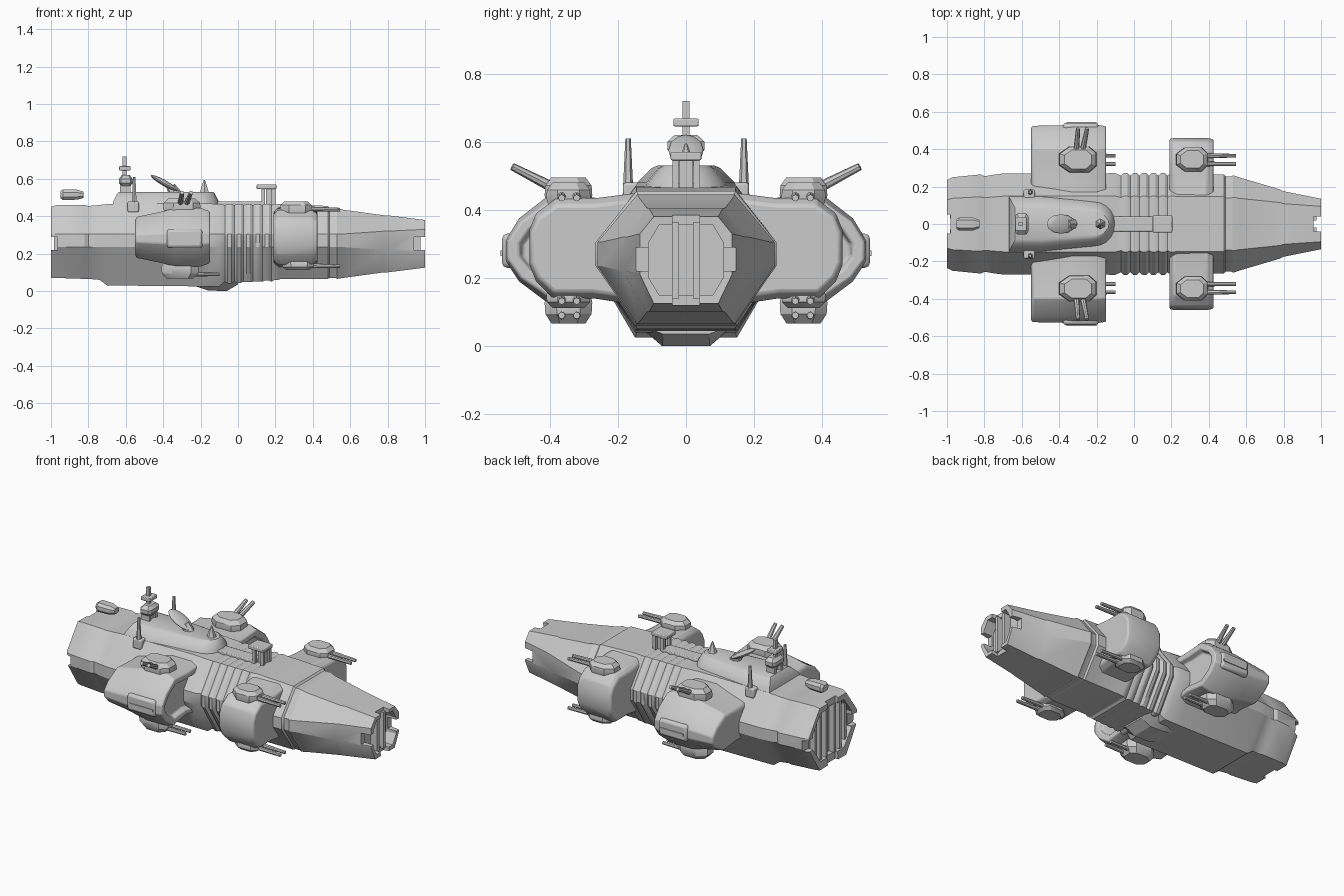
import bpy, bmesh, math
from mathutils import Vector, Matrix


def finish(name, bm, mirror=False, bevel=0):
    bmesh.ops.recalc_face_normals(bm, faces=bm.faces)
    me = bpy.data.meshes.new(name)
    bm.to_mesh(me)
    bm.free()
    ob = bpy.data.objects.new(name, me)
    bpy.context.collection.objects.link(ob)
    if bevel:
        m = ob.modifiers.new("bevel", 'BEVEL')
        m.width, m.segments, m.limit_method = bevel, 2, 'ANGLE'
    if mirror:
        m = ob.modifiers.new("mirror", 'MIRROR')
        m.use_axis = (False, True, False)
    return ob


def loft(name, rings, mirror=False, bevel=0):
    bm = bmesh.new()
    vs = [[bm.verts.new(p) for p in r] for r in rings]
    n = len(rings[0])
    for a, b in zip(vs, vs[1:]):
        for i in range(n):
            bm.faces.new((a[i], a[(i + 1) % n], b[(i + 1) % n], b[i]))
    bm.faces.new(vs[0])
    bm.faces.new(vs[-1])
    return finish(name, bm, mirror, bevel)


def box(name, x, y, z, mirror=False, bevel=0):
    bm = bmesh.new()
    c = Vector((sum(x) / 2, sum(y) / 2, sum(z) / 2))
    s = (x[1] - x[0], y[1] - y[0], z[1] - z[0], 1)
    bmesh.ops.create_cube(bm, size=1, matrix=Matrix.Translation(c) @ Matrix.Diagonal(s))
    return finish(name, bm, mirror, bevel)


def tube(name, p, q, r1, r2, mirror=False, seg=8):
    p, q = Vector(p), Vector(q)
    bm = bmesh.new()
    rot = (q - p).to_track_quat('Z', 'Y').to_matrix().to_4x4()
    bmesh.ops.create_cone(bm, cap_ends=True, segments=seg, radius1=r1, radius2=r2,
                          depth=(q - p).length, matrix=Matrix.Translation((p + q) / 2) @ rot)
    return finish(name, bm, mirror)


# Hull: hexagon-like sections lofted along x, hollow at both ends
def section(x, w, top, bot, f=0.55, e=0.035, s=1.0):
    mid = 0.27 if s == 1 else (top + bot) / 2
    half = [(f * w, top), (w, mid + e), (w, mid - e), (f * w, bot)]
    pts = half + [(-y, z) for y, z in reversed(half)]
    return [Vector((x, y * s, mid + (z - mid) * s)) for y, z in pts]


rings = [section(-0.95, 0.235, 0.45, 0.08, 0.6, 0.06, 0.8),
         section(-0.995, 0.235, 0.45, 0.08, 0.6, 0.06, 0.8)]
stations = [(-1.0, 0.235, 0.45, 0.07), (-0.97, 0.25, 0.46, 0.07), (-0.82, 0.265, 0.46, 0.065),
            (-0.8, 0.255, 0.455, 0.065), (-0.74, 0.265, 0.46, 0.06), (-0.7, 0.27, 0.465, 0.03),
            (-0.2, 0.27, 0.47, 0.025), (-0.1, 0.272, 0.465, 0.025)]
for i in range(6):  # ribbed waist
    x = -0.07 + i * 0.05
    stations += [(x, 0.258, 0.46, 0.05), (x + 0.015, 0.272, 0.465, 0.04 + 0.004 * i),
                 (x + 0.035, 0.272, 0.465, 0.04 + 0.004 * i)]
stations += [(0.23, 0.265, 0.465, 0.065), (0.48, 0.265, 0.455, 0.065), (0.49, 0.255, 0.445, 0.07),
             (0.52, 0.255, 0.445, 0.07), (0.53, 0.26, 0.445, 0.065), (0.56, 0.25, 0.435, 0.07)]
rings += [section(*s) for s in stations]
rings += [section(0.78, 0.185, 0.405, 0.1, 0.62, 0.05), section(0.8, 0.175, 0.405, 0.1, 0.62, 0.05),
          section(1.0, 0.135, 0.38, 0.125, 0.7, 0.06),
          section(0.998, 0.135, 0.38, 0.125, 0.7, 0.06, 0.82),
          section(0.93, 0.135, 0.38, 0.125, 0.7, 0.06, 0.82)]
hull = loft("hull", rings)

# Notches that split the end rims into corner brackets
for i, (x, y, z) in enumerate([((0.94, 1.1), (-0.3, 0.3), (0.22, 0.29)),
                               ((0.96, 1.1), (-0.04, 0.04), (0, 0.6)),
                               ((-1.1, -0.965), (-0.4, 0.4), (0.22, 0.29)),
                               ((-1.1, -0.98), (-0.05, 0.05), (0, 0.6))]):
    c = box("notch_cutter_%d" % i, x, y, z)
    c.hide_render = True
    c.hide_viewport = True
    m = hull.modifiers.new("notch", 'BOOLEAN')
    m.operation, m.object, m.solver = 'DIFFERENCE', c, 'EXACT'

# Slabs inside nose and stern
box("nose_rib", (0.9, 0.975), (0.02, 0.04), (0.14, 0.365), True)
for i, y in enumerate((0.03, 0.085, 0.135)):
    h = 0.15 - max(0, i - 1) * 0.04
    box("stern_fin_%d" % i, (-0.985, -0.92), (y, y + 0.018), (0.265 - h, 0.265 + h), True)

# Belly blister
loft("belly_blister", [[(x, y * w, z) for y, z in ((-0.14, 0.06), (-0.07, b), (0.07, b), (0.14, 0.06))]
                       for x, w, b in ((-0.24, 0.95, 0.03), (-0.16, 1, 0.003), (-0.06, 1, 0.0), (0.0, 0.95, 0.035))])


# Side pods: one cross-section, squeezed in height at each station, recessed front
def pod(name, profile, zc, rows):
    yc = 0.36
    loft(name, [[(x, yc + (y - yc) * sy, zc + (z - zc) * sz) for y, z in profile]
                for x, sy, sz in rows], True, 0.008)


pod("aft_pod", [(0.14, 0.44), (0.26, 0.435), (0.4, 0.445), (0.49, 0.375), (0.53, 0.31),
                (0.53, 0.25), (0.49, 0.19), (0.41, 0.13), (0.27, 0.15), (0.14, 0.12)], 0.285,
    [(-0.55, 0.93, 0.6), (-0.54, 0.97, 0.7), (-0.42, 0.98, 0.86), (-0.33, 1, 1), (-0.2, 1, 1),
     (-0.15, 0.96, 0.88), (-0.15, 0.76, 0.66), (-0.18, 0.7, 0.58)])
pod("forward_pod", [(0.14, 0.45), (0.26, 0.435), (0.38, 0.435), (0.44, 0.39), (0.46, 0.34),
                    (0.46, 0.24), (0.44, 0.19), (0.39, 0.14), (0.27, 0.14), (0.14, 0.12)], 0.285,
    [(0.19, 0.95, 0.85), (0.215, 1, 1), (0.39, 1, 1), (0.425, 0.93, 0.86)])
box("pod_side_plate", (-0.38, -0.19), (0.5, 0.54), (0.23, 0.33), True, 0.015)
box("pod_side_rail", (-0.36, -0.2), (0.52, 0.545), (0.265, 0.28), True)


# Twin-gun turrets: tapered six-sided housing plus barrels
def turret(name, cx, cy, rx, ry, z0, z1):
    shape = [(-1, -0.45), (-0.45, -1), (0.6, -1), (1, -0.5), (1, 0.5), (0.6, 1), (-0.45, 1), (-1, 0.45)]
    loft(name, [[(cx + a * rx * s, cy + b * ry * s, z0 + (z1 - z0) * t) for a, b in shape]
                for t, s in ((0, 0.9), (0.35, 1), (0.7, 0.97), (1, 0.72))], True)


turret("aft_upper_turret", -0.3, 0.345, 0.1, 0.07, 0.415, 0.495)
turret("forward_upper_turret", 0.31, 0.345, 0.085, 0.065, 0.41, 0.48)
turret("aft_lower_turret", -0.31, 0.345, 0.1, 0.07, 0.16, 0.067)
turret("forward_lower_turret", 0.32, 0.345, 0.085, 0.065, 0.17, 0.112)
for i, d in enumerate((-0.022, 0.022)):
    y = 0.343 + d
    tube("forward_upper_barrel_%d" % i, (0.36, y, 0.44), (0.545, y, 0.435), 0.013, 0.01, True)
    tube("forward_lower_barrel_%d" % i, (0.36, y, 0.137), (0.545, y, 0.132), 0.013, 0.01, True)
    tube("aft_lower_barrel_%d" % i, (-0.25, y, 0.09), (-0.1, y, 0.09), 0.012, 0.01, True)
    tube("aft_upper_barrel_%d" % i, (-0.295 + d * 0.7, 0.37, 0.455), (-0.275 + d * 1.1, 0.51, 0.527),
         0.017, 0.011, True)

# Dorsal superstructure with a rounded front
outline = [(-0.66, 0.13), (-0.5, 0.13)]
arc = [(-0.22 + 0.11 * math.sin(a), 0.105 * math.cos(a)) for a in [i * math.pi / 10 for i in range(11)]]
outline += arc + [(-0.5, -0.13), (-0.66, -0.13)]


def level(s, z):
    return [(-0.38 + (x + 0.38) * (0.75 + 0.25 * s), y * s, z) for x, y in outline]


loft("superstructure", [level(1.2, 0.44), level(1.1, 0.48), level(0.78, 0.522), level(0.65, 0.53)])
box("deck_spine", (-0.14, 0.14), (-0.04, 0.04), (0.44, 0.478), bevel=0.005)
tube("deck_spike", (-0.18, 0, 0.51), (-0.18, 0, 0.595), 0.035, 0.003, seg=6)

# Slanted funnel plate
bm = bmesh.new()
bmesh.ops.create_uvsphere(bm, u_segments=12, v_segments=8, radius=1, matrix=Matrix.Translation((-0.39, 0, 0.575))
                          @ Matrix.Rotation(math.radians(30), 4, 'Y') @ Matrix.Diagonal((0.088, 0.052, 0.016, 1)))
finish("slanted_funnel", bm)
tube("funnel_neck", (-0.33, 0, 0.51), (-0.36, 0, 0.56), 0.035, 0.025)

# Bridge tower with cross mast
box("tower_leg", (-0.63, -0.575), (0.022, 0.04), (0.5, 0.58), True)
box("tower_core", (-0.61, -0.585), (-0.02, 0.02), (0.5, 0.59))
loft("tower_cap", [[(-0.6 + a * 0.036 * s, b * 0.055 * s, z) for a, b in
                    ((-1, -0.7), (-0.7, -1), (0.7, -1), (1, -0.7), (1, 0.7), (0.7, 1), (-0.7, 1), (-1, 0.7))]
                   for s, z in ((0.7, 0.56), (1, 0.578), (1, 0.6), (0.6, 0.62))])
box("mast", (-0.617, -0.597), (-0.01, 0.01), (0.6, 0.72))
box("mast_cross_arm", (-0.635, -0.575), (-0.037, 0.037), (0.645, 0.668), bevel=0.004)
tube("side_antenna", (-0.555, 0.17, 0.44), (-0.555, 0.17, 0.61), 0.016, 0.008, True, 6)
box("antenna_foot", (-0.59, -0.53), (0.12, 0.185), (0.42, 0.48), True, 0.008)

# Sensor frame on the forward deck
box("sensor_leg_front", (0.18, 0.2), (0.022, 0.04), (0.45, 0.56), True)
box("sensor_leg_back", (0.125, 0.145), (0.022, 0.04), (0.45, 0.55), True)
box("sensor_top", (0.1, 0.205), (-0.045, 0.045), (0.545, 0.57), bevel=0.005)
box("sensor_core", (0.15, 0.19), (-0.02, 0.02), (0.46, 0.55))

# Small pod above the stern
loft("stern_pod", [[(x, y * s, 0.515 + z * s) for y, z in
                    ((-0.036, -0.012), (-0.022, -0.028), (0.022, -0.028), (0.036, -0.012),
                     (0.036, 0.012), (0.022, 0.028), (-0.022, 0.028), (-0.036, 0.012))]
                   for x, s in ((-0.95, 0.7), (-0.935, 1), (-0.86, 0.95), (-0.825, 0.6))])

# Edge-aware smooth shading
for ob in bpy.data.objects:
    if not ob.hide_render:
        ob.select_set(True)
        bpy.context.view_layer.objects.active = ob
bpy.ops.object.shade_smooth_by_angle(angle=math.radians(30))
